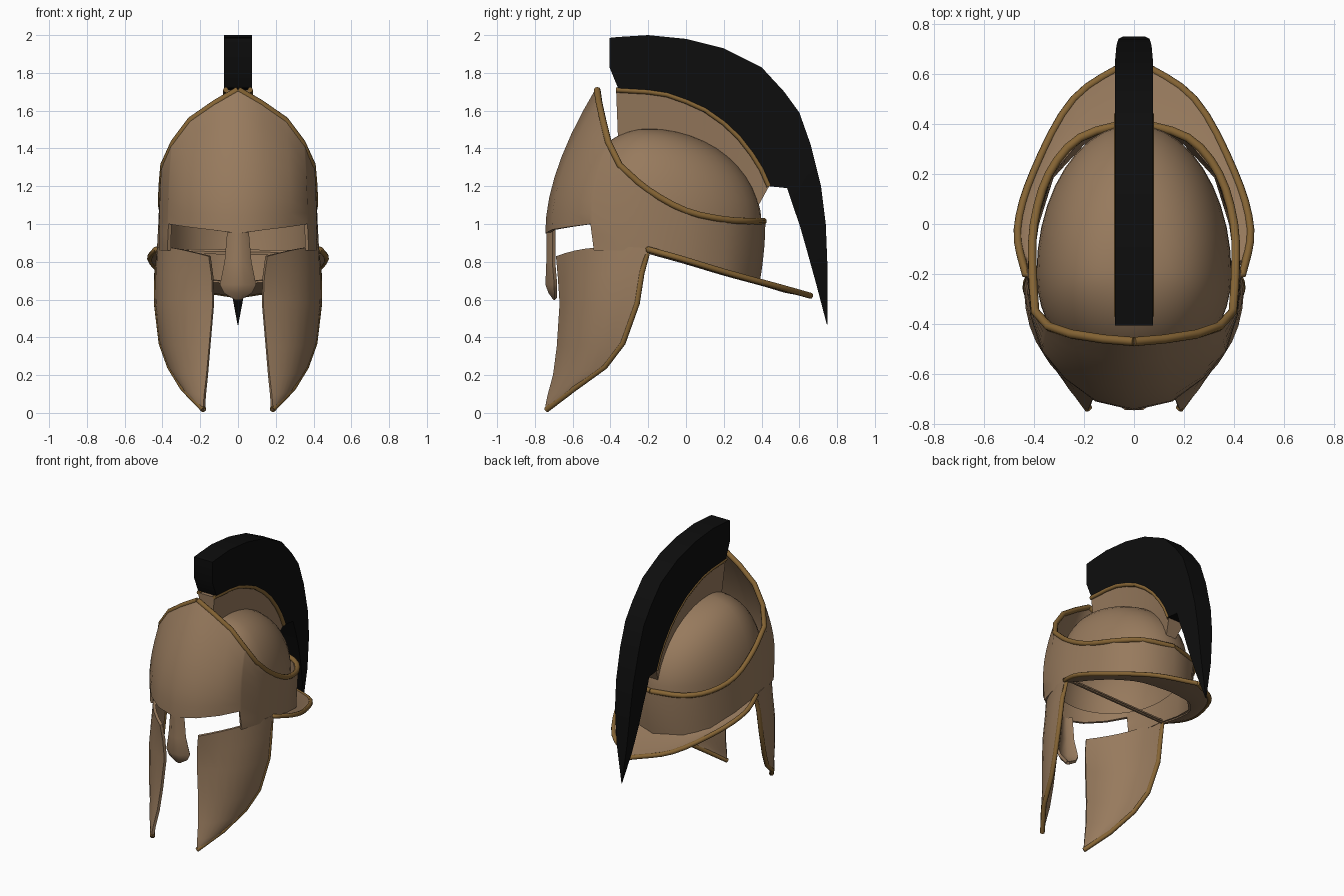
import bpy, bmesh, math
from mathutils import Vector

if "Cube" in bpy.data.objects:
    bpy.data.objects.remove(bpy.data.objects["Cube"])


def material(name, rgb):
    m = bpy.data.materials.new(name)
    m.diffuse_color = (*rgb, 1)
    m.use_nodes = True
    m.node_tree.nodes["Principled BSDF"].inputs["Base Color"].default_value = m.diffuse_color
    return m


BRONZE = material("bronze", (0.31, 0.195, 0.11))
GOLD = material("dark gold trim", (0.24, 0.13, 0.035))
BLACK = material("black hair", (0.004, 0.004, 0.004))


def finish(ob, mat, angle=40):
    bpy.ops.object.select_all(action='DESELECT')
    ob.select_set(True)
    bpy.context.view_layer.objects.active = ob
    bpy.ops.object.convert(target='MESH')
    ob = bpy.context.object
    ob.data.materials.clear()
    ob.data.materials.append(mat)
    bpy.ops.object.shade_smooth_by_angle(angle=math.radians(angle))
    return ob


def loft(name, rings, mat, closed=False, thick=0, angle=40):
    """Skin a list of equally long point rows; closed rows get end caps."""
    bm = bmesh.new()
    rows = [[bm.verts.new(p) for p in r] for r in rings]
    n = len(rows[0])
    for a, b in zip(rows, rows[1:]):
        for i in range(n if closed else n - 1):
            j = (i + 1) % n
            bm.faces.new((a[i], a[j], b[j], b[i]))
    if closed:
        bm.faces.new(rows[0])
        bm.faces.new(rows[-1])
    bmesh.ops.remove_doubles(bm, verts=bm.verts, dist=0.0005)
    bmesh.ops.recalc_face_normals(bm, faces=bm.faces)
    me = bpy.data.meshes.new(name)
    bm.to_mesh(me)
    bm.free()
    ob = bpy.data.objects.new(name, me)
    bpy.context.collection.objects.link(ob)
    if thick:
        s = ob.modifiers.new("thickness", 'SOLIDIFY')
        s.thickness = thick
        s.offset = 0
    return finish(ob, mat, angle)


def tube(name, pts, r, mat):
    cu = bpy.data.curves.new(name, 'CURVE')
    cu.dimensions = '3D'
    cu.bevel_depth = r
    cu.bevel_resolution = 2
    cu.use_fill_caps = True
    sp = cu.splines.new('POLY')
    sp.points.add(len(pts) - 1)
    for q, p in zip(sp.points, pts):
        q.co = (*p, 1)
    ob = bpy.data.objects.new(name, cu)
    bpy.context.collection.objects.link(ob)
    return finish(ob, mat, 60)


def smooth(pts, sub=3):
    """Catmull-Rom through the points."""
    p = [Vector(q) for q in pts]
    p = [2 * p[0] - p[1]] + p + [2 * p[-1] - p[-2]]
    out = []
    for i in range(1, len(p) - 2):
        a, b, c, d = p[i - 1:i + 3]
        for k in range(sub):
            t = k / sub
            out.append(0.5 * (2 * b + (c - a) * t + (2 * a - 5 * b + 4 * c - d) * t * t
                              + (3 * b - a - 3 * c + d) * t ** 3))
    return out + [p[-2]]


def bezier(a, b, c, n):
    a, b, c = Vector(a), Vector(b), Vector(c)
    return [a * (1 - t) ** 2 + b * 2 * t * (1 - t) + c * t * t for t in [i / n for i in range(n + 1)]]


def flip(pts):
    return [Vector((-p[0], p[1], p[2])) for p in pts]


# skull dome
dome = []
for i in range(13):
    a = math.radians(90 * i / 12)
    row = []
    for k in range(41):
        u = 2 * math.pi * k / 40
        ry = 0.60 if math.sin(u) > 0 else 0.42
        row.append((0.39 * max(math.cos(a), 0) ** 0.7 * math.cos(u),
                    -0.2 + ry * max(math.cos(a), 0) * math.sin(u), 1.0 + 0.505 * math.sin(a)))
    dome.append(row)
loft("skull_dome", dome, BRONZE)

# face and neck shell: rim, bulge and lower point of each column, front to back
cols = [
    ((0, -.47, 1.71), (0, -.735, 1.27), (0, -.735, .95)),
    ((.12, -.46, 1.64), (.14, -.71, 1.25), (.15, -.70, .97)),
    ((.25, -.44, 1.55), (.27, -.62, 1.24), (.27, -.61, .985)),
    ((.34, -.41, 1.43), (.36, -.52, 1.2), (.36, -.50, 1.0)),
    ((.345, -.408, 1.42), (.365, -.515, 1.18), (.365, -.485, .86)),
    ((.395, -.35, 1.31), (.41, -.37, 1.1), (.405, -.35, .86)),
    ((.405, -.2, 1.18), (.41, -.2, 1.02), (.42, -.2, .855)),
    ((.40, 0, 1.07), (.40, 0, .94), (.39, 0, .80)),
    ((.34, .2, 1.025), (.33, .2, .88), (.33, .19, .745)),
    ((.215, .345, 1.015), (.2, .345, .86), (.205, .325, .71)),
    ((0, .41, 1.015), (0, .41, .86), (0, .38, .69)),
]
half = [bezier(*c, 7) for c in cols]
shell = [flip(r) for r in half[::-1]] + half[1:]
loft("face_and_neck_shell", shell, BRONZE, thick=0.02)

# rolled rim around the shell's top edge
front_rim = [Vector(c[0]) for c in cols[:4]]
back_rim = smooth([c[0] for c in cols[5:]])
for s, side in ((1, "right"), (-1, "left")):
    path = front_rim + back_rim
    tube("shell_rim_" + side, path if s > 0 else flip(path), 0.018, GOLD)

# cheek guards: inner edge, bulge and outer edge of each row, top to tip
cheek = [
    ((.15, -.68, .83), (.42, -.50, .90), (.42, -.20, .87)),
    ((.135, -.67, .72), (.42, -.54, .73), (.428, -.235, .74)),
    ((.13, -.66, .58), (.42, -.58, .58), (.43, -.26, .58)),
    ((.15, -.675, .35), (.38, -.60, .35), (.405, -.335, .37)),
    ((.163, -.695, .2), (.32, -.63, .2), (.36, -.43, .245)),
    ((.175, -.725, .09), (.25, -.68, .1), (.29, -.59, .13)),
    ((.18, -.74, .015), (.18, -.74, .015), (.181, -.739, .017)),
]
rows = [bezier(*c, 8) for c in cheek]

# flared neck brim
inner = smooth([c[2] for c in cols[6:]], 4)
outer = smooth([(.435, -.2, .865), (.465, -.02, .815), (.40, .21, .745), (.24, .50, .665), (0, .66, .62)], 4)
brim = [[a, a.lerp(b, .5) - Vector((0, 0, .008)), b] for a, b in zip(inner, outer)]
loft("neck_brim", [flip(r) for r in brim[::-1]] + brim[1:], BRONZE, thick=0.02)

# cheek guards and the rolled edge running from cheek tip round the brim
edge = [Vector(c[2]) for c in cheek[::-1]] + outer
for s, side in ((1, "right"), (-1, "left")):
    loft("cheek_guard_" + side, rows if s > 0 else [flip(r) for r in rows], BRONZE, thick=0.02)
    tube("lower_edge_trim_" + side, edge if s > 0 else flip(edge), 0.016, GOLD)

# nose guard: height, half width, ridge y, side y
nose = [(.97, .05, -.73, -.70), (.8, .065, -.73, -.70), (.68, .09, -.735, -.69),
        (.64, .07, -.72, -.69), (.605, .012, -.695, -.688)]
loft("nose_guard", [[(-w, b, z), (-w * .35, a, z), (w * .35, a, z), (w, b, z)] for z, w, a, b in nose],
     BRONZE, thick=0.02)


# crest pieces: outer (y, z), inner (y, z), outer and inner half width
def crest(name, stations, mat):
    loft(name, [[(-wo, *o), (wo, *o), (wi, *i), (-wi, *i)] for o, i, wo, wi in stations],
         mat, closed=True, angle=35)


top = [(-.37, 1.71), (-.2, 1.70), (-.1, 1.685), (0, 1.65), (.1, 1.605),
       (.2, 1.535), (.28, 1.46), (.35, 1.37), (.40, 1.29), (.44, 1.20)]
base = [(-.36, 1.45), (-.2, 1.48), (-.1, 1.475), (0, 1.46), (.1, 1.42),
        (.2, 1.36), (.26, 1.30), (.31, 1.24), (.35, 1.18), (.385, 1.10)]
crest("crest_holder", [(o, i, .065, .04) for o, i in zip(top, base)], BRONZE)
for s, side in ((1, "right"), (-1, "left")):
    tube("crest_holder_trim_" + side, [(s * .065, y, z) for y, z in top], 0.014, GOLD)

# horsehair plume tapering to a pointed tail
plume = [((-.405, 1.985), (-.405, 1.83), .075), ((-.36, 1.99), (-.36, 1.72), .075),
         ((-.2, 2.0), (-.2, 1.70), .075), ((0, 1.98), (0, 1.65), .075),
         ((.2, 1.93), (.2, 1.535), .075), ((.4, 1.83), (.35, 1.37), .075),
         ((.52, 1.70), (.44, 1.20), .075), ((.6, 1.59), (.535, 1.19), .075),
         ((.66, 1.42), (.565, 1.1), .075), ((.715, 1.2), (.60, 1.0), .07),
         ((.74, 1.0), (.64, .86), .062), ((.75, .75), (.69, .68), .042),
         ((.75, .465), (.745, .47), .002)]
crest("plume", [(o, i, w, w) for o, i, w in plume], BLACK)
